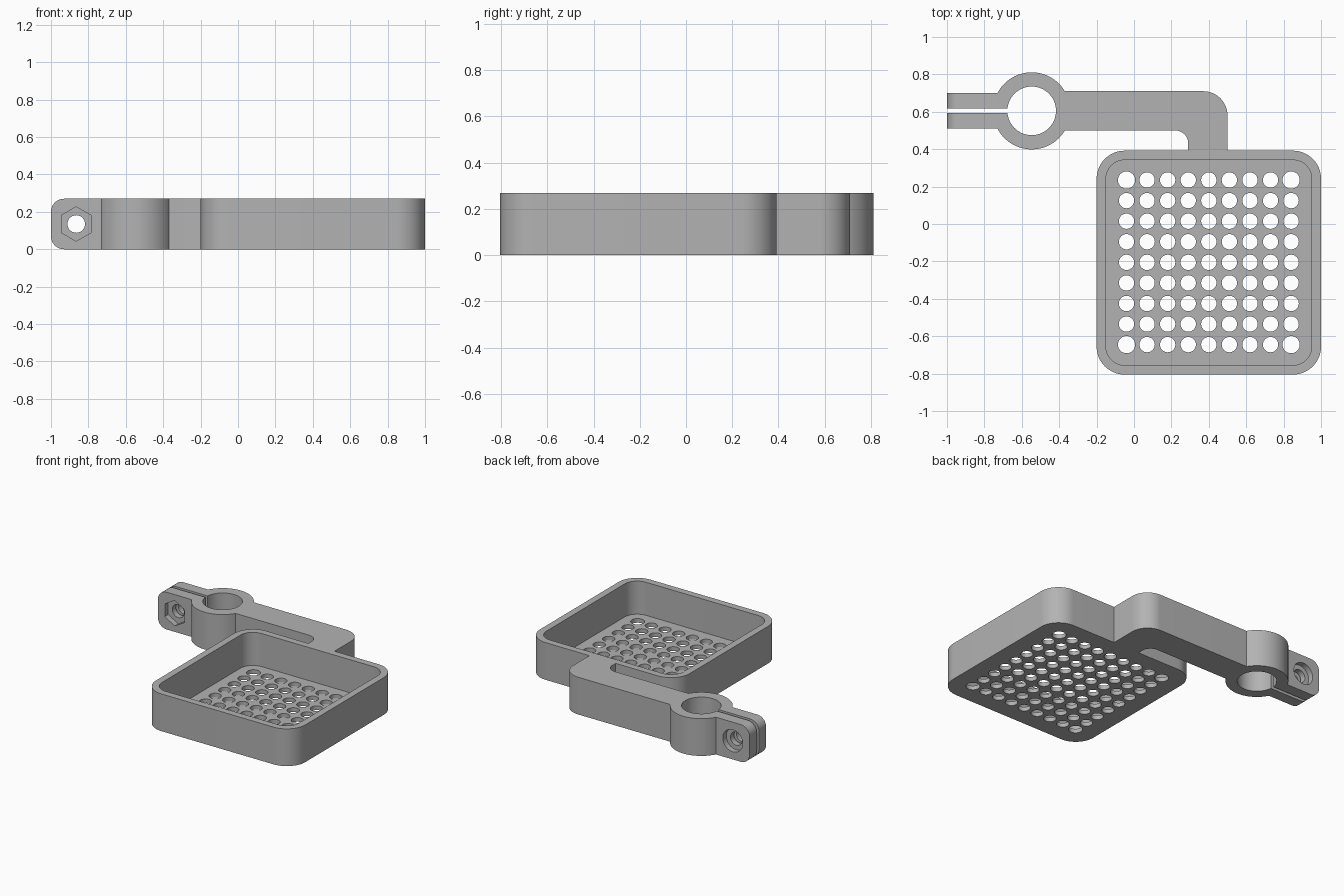
import bpy, bmesh, math
from mathutils import Matrix, Vector

cube = bpy.data.objects.get("Cube")
if cube:
    bpy.data.objects.remove(cube, do_unlink=True)

H = 0.27          # overall height
FLOOR = 0.03      # tray floor thickness

grey = bpy.data.materials.new("plain grey")
grey.use_nodes = True
COLOUR = (0.45, 0.45, 0.45, 1)
grey.diffuse_color = COLOUR
grey.node_tree.nodes["Principled BSDF"].inputs["Base Color"].default_value = COLOUR


def arc(cx, cy, r, a0, a1, n=16):
    """Points on an arc, angles in radians."""
    return [(cx + r * math.cos(a0 + (a1 - a0) * i / n),
             cy + r * math.sin(a0 + (a1 - a0) * i / n)) for i in range(n + 1)]


def rounded_rect(x0, x1, y0, y1, r):
    q = math.pi / 2
    corners = [(x1 - r, y1 - r), (x0 + r, y1 - r), (x0 + r, y0 + r), (x1 - r, y0 + r)]
    return [p for i, (x, y) in enumerate(corners) for p in arc(x, y, r, i * q, (i + 1) * q)]


def add_prism(bm, outline, z0, z1):
    face = bm.faces.new([bm.verts.new((x, y, z0)) for x, y in outline])
    top = bmesh.ops.extrude_face_region(bm, geom=[face])["geom"]
    bmesh.ops.translate(bm, vec=(0, 0, z1 - z0),
                        verts=[v for v in top if isinstance(v, bmesh.types.BMVert)])


def to_object(name, bm):
    bmesh.ops.recalc_face_normals(bm, faces=bm.faces[:])
    mesh = bpy.data.meshes.new(name)
    bm.to_mesh(mesh)
    bm.free()
    mesh.materials.append(grey)
    obj = bpy.data.objects.new(name, mesh)
    bpy.context.collection.objects.link(obj)
    return obj


def activate(obj):
    bpy.ops.object.select_all(action='DESELECT')
    obj.select_set(True)
    bpy.context.view_layer.objects.active = obj


def cut(obj, bm):
    """Subtract the cutter mesh and discard it."""
    cutter = to_object("cutter", bm)
    cutter.hide_render = True
    activate(obj)
    mod = obj.modifiers.new("cut", 'BOOLEAN')
    mod.operation, mod.solver, mod.object = 'DIFFERENCE', 'EXACT', cutter
    bpy.ops.object.modifier_apply(modifier=mod.name)
    bpy.data.objects.remove(cutter, do_unlink=True)


def finish(obj):
    activate(obj)
    bpy.ops.object.shade_smooth_by_angle(angle=math.radians(30))


# Tray: rounded block, hollowed out
bm = bmesh.new()
add_prism(bm, rounded_rect(-0.2, 1.0, -0.805, 0.392, 0.15), 0, H)
tray = to_object("tray", bm)
bm = bmesh.new()
add_prism(bm, rounded_rect(-0.15, 0.95, -0.755, 0.342, 0.10), FLOOR, H + 0.1)
cut(tray, bm)

# Drain holes: 9 x 9 grid, slightly larger at the corners
bm = bmesh.new()
for i in range(9):
    for j in range(9):
        r = 0.046 if i in (0, 8) and j in (0, 8) else 0.041
        hole = arc(-0.04 + 0.11 * i, -0.645 + 0.11 * j, r, 0, math.tau, 32)[:-1]
        add_prism(bm, hole, -0.05, FLOOR + 0.05)
cut(tray, bm)
finish(tray)

# Clamp arm: split ring, two jaws and an L-shaped arm in one outline
CX, CY, R_OUT, R_IN = -0.547, 0.605, 0.206, 0.13
jaw = math.asin(0.095 / R_OUT)
arm = math.asin(0.105 / R_OUT)
slot = math.asin(0.0125 / R_IN)
pi = math.pi
outline = [(-1, CY - 0.095)]
outline += arc(CX, CY, R_OUT, pi + jaw, math.tau - arm, 40)       # ring front
outline += arc(0.22, 0.43, 0.07, pi / 2, 0)                       # inner elbow
outline += [(0.29, 0.392), (0.5, 0.392)]
outline += arc(0.37, 0.58, 0.13, 0, pi / 2)                       # outer elbow
outline += arc(CX, CY, R_OUT, arm, pi - jaw, 40)                  # ring back
outline += [(-1, CY + 0.095), (-1, CY + 0.0125)]
outline += arc(CX, CY, R_IN, pi - slot, slot - pi, 64)            # bore
outline += [(-1, CY - 0.0125)]
bm = bmesh.new()
add_prism(bm, outline, 0, H)

# Round the upper and lower ends of the jaws
ends = [e for e in bm.edges
        if all(v.co.x < -0.999 for v in e.verts)
        and abs(e.verts[0].co.z - e.verts[1].co.z) < 1e-4]
bmesh.ops.bevel(bm, geom=ends, offset=0.07, segments=12, profile=0.5, affect='EDGES')
clamp_arm = to_object("clamp_arm", bm)

# Bolt hole with a hexagonal nut pocket in front and a round recess behind
for sides, radius, y0, y1 in ((32, 0.047, 0.4, 0.8),
                              (6, 0.092, 0.4, 0.55),
                              (32, 0.08, 0.66, 0.8)):
    bm = bmesh.new()
    add_prism(bm, arc(0, 0, radius, pi / 2, pi / 2 + math.tau, sides)[:-1], y0, y1)
    bm.transform(Matrix.Translation(Vector((-0.865, 0, H / 2)))
                 @ Matrix.Rotation(-pi / 2, 4, 'X'))
    cut(clamp_arm, bm)
finish(clamp_arm)
